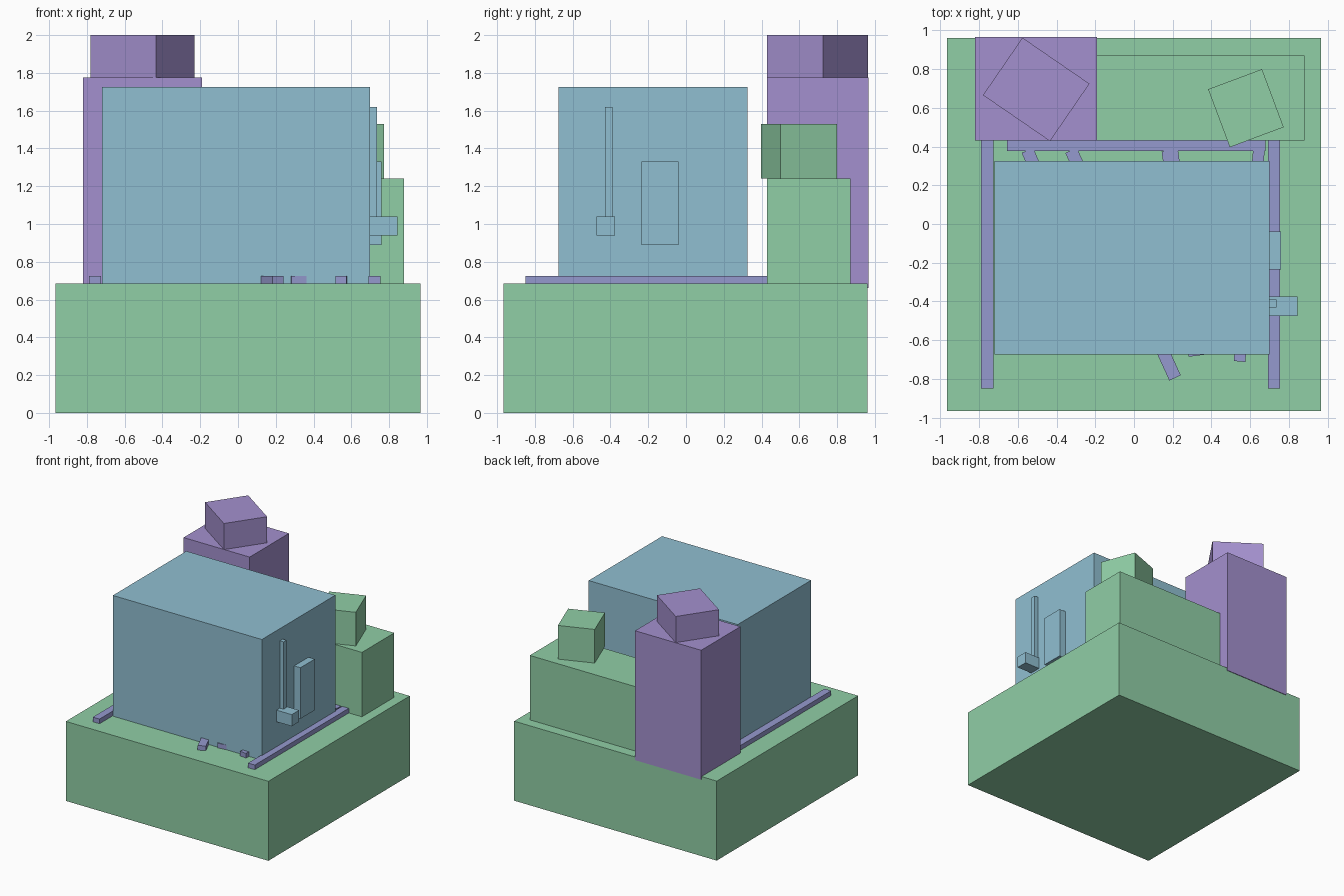
import bpy, bmesh, math
from mathutils import Matrix, Vector

if "Cube" in bpy.data.objects:
    bpy.data.objects.remove(bpy.data.objects["Cube"])


def material(name, rgb):
    m = bpy.data.materials.new(name)
    m.diffuse_color = (*rgb, 1)
    m.use_nodes = True
    m.node_tree.nodes["Principled BSDF"].inputs["Base Color"].default_value = m.diffuse_color
    return m


GREEN = material("green", (0.28, 0.62, 0.38))
BLUE = material("blue", (0.28, 0.52, 0.64))
PURPLE = material("purple", (0.37, 0.28, 0.62))
INDIGO = material("indigo", (0.30, 0.32, 0.62))


def block(name, center, size, mat, angle=0.0):
    """Box with its own centre, size and turn about z (radians)."""
    mesh = bpy.data.meshes.new(name)
    bm = bmesh.new()
    bmesh.ops.create_cube(bm, size=1, matrix=Matrix.Diagonal((*size, 1)))
    bm.to_mesh(mesh)
    bm.free()
    mesh.materials.append(mat)
    ob = bpy.data.objects.new(name, mesh)
    ob.location = center
    ob.rotation_euler.z = angle
    bpy.context.collection.objects.link(ob)
    return ob


def span(name, x, y, z, mat):
    """Axis-aligned box from its limits."""
    lo, hi = Vector((x[0], y[0], z[0])), Vector((x[1], y[1], z[1]))
    return block(name, (lo + hi) / 2, hi - lo, mat)


DECK, RAIL_TOP = 0.685, 0.725

# Base and main body
span("base", (-0.965, 0.965), (-0.965, 0.96), (0, DECK), GREEN)
span("main_body", (-0.72, 0.70), (-0.675, 0.325), (DECK, 1.725), BLUE)

# Fittings on the right side of the body
span("side_panel", (0.70, 0.76), (-0.235, -0.04), (0.89, 1.33), BLUE)
span("side_post", (0.70, 0.735), (-0.43, -0.39), (1.04, 1.62), BLUE)
span("side_bracket", (0.70, 0.845), (-0.475, -0.375), (0.94, 1.04), BLUE)

# Rear tower with turned cap
span("tower", (-0.82, -0.19), (0.43, 0.965), (0.66, 1.775), PURPLE)
block("tower_cap", (-0.505, 0.695, 1.8875), (0.42, 0.36, 0.225), PURPLE, math.radians(-34.5))

# Rear ledge with turned box
span("ledge", (-0.19, 0.88), (0.43, 0.87), (DECK, 1.24), GREEN)
block("ledge_box", (0.578, 0.598, 1.385), (0.297, 0.32, 0.29), GREEN, math.radians(20.5))

# Floor rails
for name, x in (("left_rail", -0.757), ("right_rail", 0.723)):
    span(name, (x - 0.032, x + 0.032), (-0.85, 0.43), (DECK, RAIL_TOP), INDIGO)
span("rear_rail", (-0.655, 0.68), (0.378, 0.43), (DECK, RAIL_TOP), INDIGO)

# Loose slats running under the body, given by start and end points
slats = [((-0.55, 0.38), (-0.20, -0.45), 0.065),
         ((-0.325, 0.38), (0.212, -0.795), 0.065),
         ((0.185, 0.38), (0.325, -0.68), 0.085),
         ((0.645, 0.38), (0.545, -0.71), 0.06)]
for i, (a, b, width) in enumerate(slats):
    a, b = Vector(a), Vector(b)
    d, mid = b - a, (a + b) / 2
    block(f"floor_slat_{i + 1}", (*mid, (DECK + RAIL_TOP) / 2),
          (d.length, width, RAIL_TOP - DECK), INDIGO, math.atan2(d.y, d.x))
